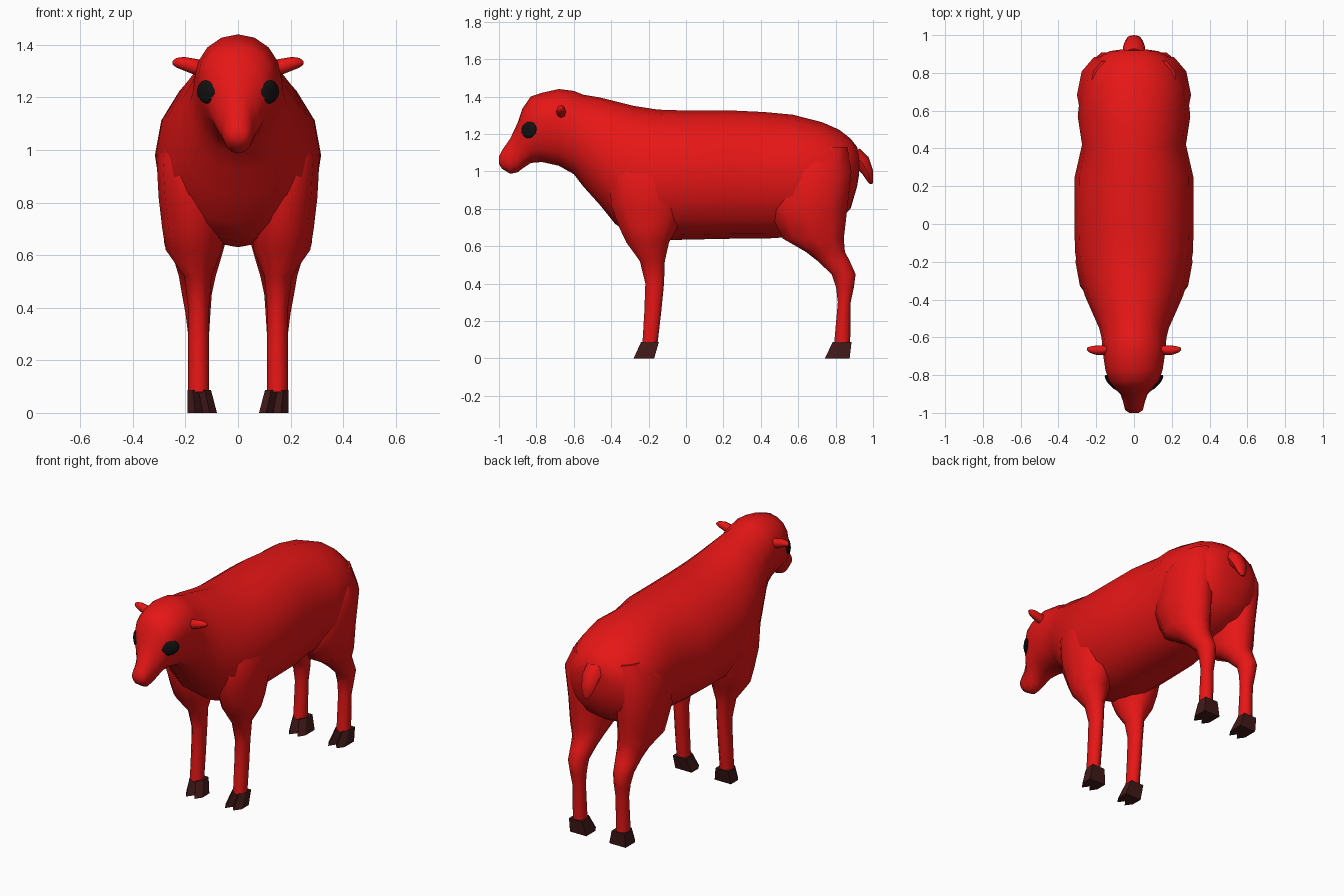
import bpy, bmesh, math
from mathutils import Vector, Matrix

if "Cube" in bpy.data.objects:
    bpy.data.objects.remove(bpy.data.objects["Cube"])


def material(name, rgb):
    m = bpy.data.materials.new(name)
    m.diffuse_color = (*rgb, 1)
    m.use_nodes = True
    m.node_tree.nodes["Principled BSDF"].inputs["Base Color"].default_value = m.diffuse_color
    return m


RED = material("red_wool", (0.8, 0.008, 0.008))
DARK = material("dark_hoof", (0.055, 0.01, 0.01))
BLACK = material("black_eye", (0.006, 0.006, 0.006))


def finish(name, bm, mat, mirror=False, angle=50):
    bmesh.ops.recalc_face_normals(bm, faces=bm.faces)
    me = bpy.data.meshes.new(name)
    bm.to_mesh(me)
    bm.free()
    ob = bpy.data.objects.new(name, me)
    bpy.context.collection.objects.link(ob)
    me.materials.append(mat)
    if mirror:
        ob.modifiers.new("mirror", 'MIRROR')
    bpy.ops.object.select_all(action='DESELECT')
    ob.select_set(True)
    bpy.context.view_layer.objects.active = ob
    bpy.ops.object.shade_smooth_by_angle(angle=math.radians(angle))
    return ob


def loft(name, rings, mat, mirror=False, angle=50):
    """Skin a list of point rings and cap both ends."""
    bm = bmesh.new()
    rows = [[bm.verts.new(p) for p in r] for r in rings]
    n = len(rows[0])
    for a, b in zip(rows, rows[1:]):
        for i in range(n):
            j = (i + 1) % n
            bm.faces.new((a[i], a[j], b[j], b[i]))
    bm.faces.new(rows[0])
    bm.faces.new(rows[-1])
    return finish(name, bm, mat, mirror, angle)


def oval(n):
    return [(math.cos(2 * math.pi * i / n), math.sin(2 * math.pi * i / n)) for i in range(n)]


def body_ring(y, zb, zm, zt, w):
    pts = []
    for c, s in oval(16):
        if s < 0:   # fuller underside
            c = math.copysign(abs(c) ** 0.85, c)
        pts.append((w * c, y, zm + s * ((zt - zm) if s > 0 else (zm - zb))))
    return pts


def leg_ring(z, x0, x1, y0, y1, n=10):
    return [((x0 + x1) / 2 + c * (x1 - x0) / 2, (y0 + y1) / 2 + s * (y1 - y0) / 2, z)
            for c, s in oval(n)]


# Head, neck and trunk: y, bottom, widest height, top, half width
body = [
    (-1.0, 1.04, 1.06, 1.08, .025), (-.985, 1.015, 1.06, 1.11, .047),
    (-.94, .987, 1.07, 1.175, .058), (-.90, .995, 1.12, 1.26, .072),
    (-.875, 1.015, 1.2, 1.335, .10), (-.83, 1.045, 1.27, 1.40, .132),
    (-.77, 1.05, 1.28, 1.42, .152), (-.68, 1.03, 1.27, 1.44, .165),
    (-.60, .985, 1.22, 1.43, .172), (-.55, .92, 1.17, 1.41, .185),
    (-.46, .82, 1.08, 1.395, .225), (-.38, .72, 1.02, 1.375, .26),
    (-.28, .65, .99, 1.35, .29), (-.15, .63, .98, 1.33, .312),
    (0, .635, .98, 1.325, .316), (.25, .64, .98, 1.325, .314),
    (.42, .64, .98, 1.317, .275), (.57, .65, .99, 1.303, .298),
    (.73, .69, 1.0, 1.262, .28), (.82, .74, 1.0, 1.222, .245),
    (.88, .80, 1.0, 1.175, .195), (.915, .92, 1.03, 1.13, .13),
    (.925, .98, 1.05, 1.09, .06)]
loft("body_and_head", [body_ring(*r) for r in body], RED, angle=60)

# Legs: z, inner x, outer x, front y, back y
front = [(.08, .11, .19, -.235, -.15), (.25, .11, .19, -.225, -.13),
         (.40, .11, .19, -.22, -.115), (.52, .10, .205, -.25, -.11),
         (.62, .06, .275, -.325, -.085), (.70, .05, .288, -.365, -.04),
         (.82, .05, .302, -.41, .0), (.97, .06, .31, -.42, .02),
         (1.12, .10, .25, -.36, -.04)]
hind = [(.08, .11, .19, .79, .88), (.30, .11, .19, .81, .882),
        (.38, .105, .2, .80, .90), (.45, .10, .213, .775, .91),
        (.52, .085, .225, .70, .88), (.57, .07, .24, .635, .855),
        (.64, .05, .28, .51, .852), (.80, .04, .295, .43, .873),
        (1.0, .04, .302, .47, .895), (1.13, .06, .23, .58, .87)]
loft("front_legs", [leg_ring(*r) for r in front], RED, True, 60)
loft("hind_legs", [leg_ring(*r) for r in hind], RED, True, 60)


# Cloven hooves: two wedge toes per foot
def toe(name, top, bottom, ytop, ybot):
    def ring(z, x, y):
        m = (x[0] + x[1]) / 2
        return [(x[0], y[1], z), (x[1], y[1], z), (x[1], y[0] + .04, z),
                (m, y[0], z), (x[0], y[0] + .04, z)]
    loft(name, [ring(0, bottom, ybot), ring(.088, top, ytop)], DARK, True, 30)


for leg, yt, yb in (("front", (-.24, -.145), (-.28, -.17)), ("hind", (.785, .885), (.742, .875))):
    toe(leg + "_inner_toes", (.103, .15), (.08, .134), yt, yb)
    toe(leg + "_outer_toes", (.15, .193), (.134, .193), yt, yb)

# Ears: x, centre y, centre z, half depth, half height
ears = [(.12, -.665, 1.31, .022, .03), (.17, -.668, 1.318, .026, .03),
        (.205, -.668, 1.328, .024, .026), (.235, -.665, 1.332, .016, .018),
        (.25, -.662, 1.332, .006, .006)]
loft("ears", [[(x, y + c * d, z + s * h) for c, s in oval(8)] for x, y, z, d, h in ears], RED, True)

# Tail: centre y, centre z, half width, half thickness, tilt
rings = []
for y, z, w, t, a in ((.89, 1.09, .062, .05, 40), (.94, 1.05, .058, .045, 35),
                      (.972, .995, .046, .03, 20), (.983, .955, .032, .018, 10),
                      (.99, .932, .012, .008, 5)):
    a = math.radians(a)
    rings.append([(w * c, y + t * s * math.cos(a), z + t * s * math.sin(a)) for c, s in oval(8)])
loft("tail", rings, RED)

# Eyes: flattened balls lying on the cheeks
normal = Vector((.75, -.65, .05)).normalized()
along = Vector((.65, .75, .18)).normalized()
up = normal.cross(along).normalized()
basis = Matrix((along * .053, up * .045, normal * .016)).transposed().to_4x4()
bm = bmesh.new()
bmesh.ops.create_uvsphere(bm, u_segments=16, v_segments=8, radius=1,
                          matrix=Matrix.Translation((.119, -.84, 1.222)) @ basis)
finish("eyes", bm, BLACK, True)
